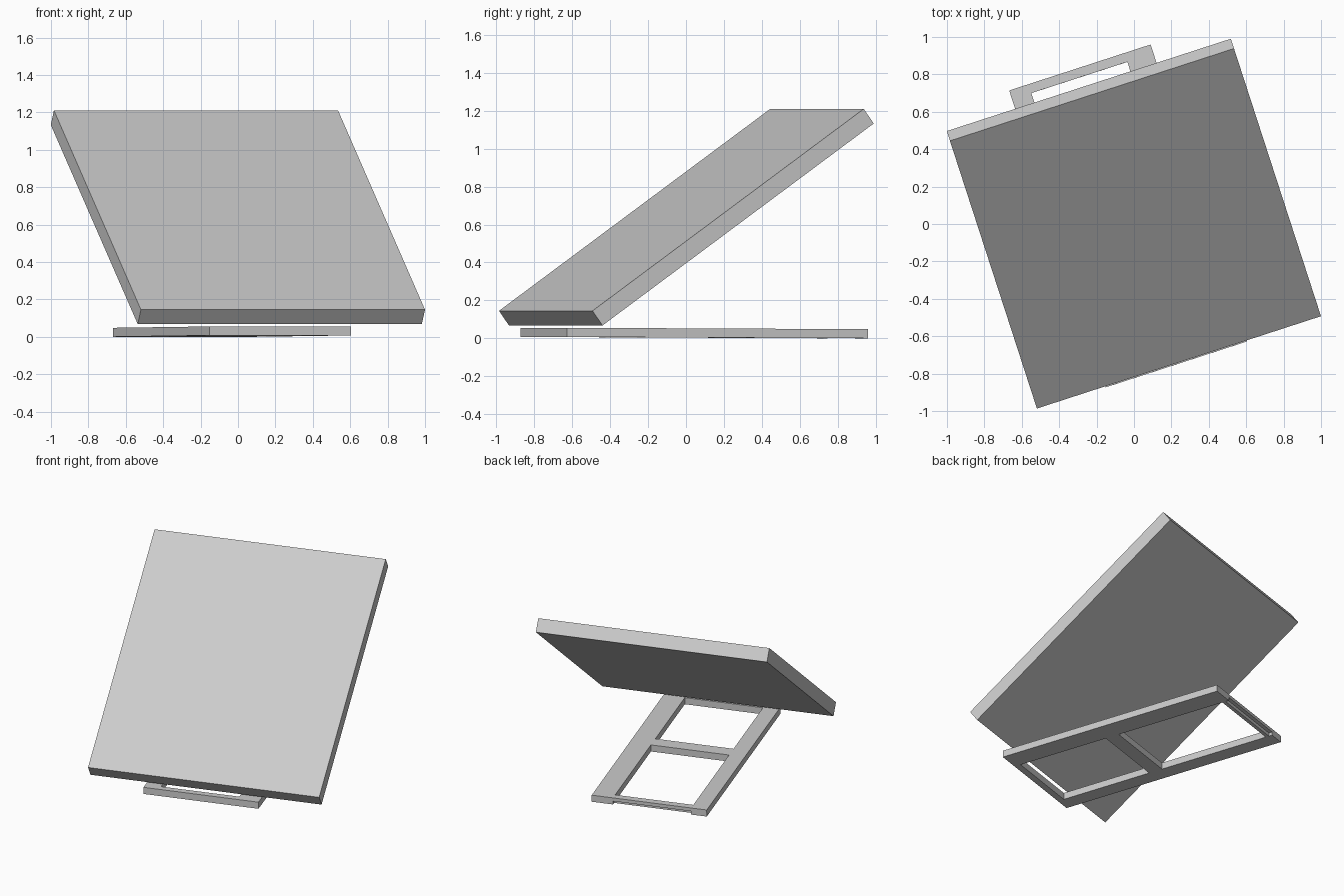
import bpy, bmesh
from math import radians
from mathutils import Matrix, Vector

if "Cube" in bpy.data.objects:
    bpy.data.objects.remove(bpy.data.objects["Cube"])

TURN = Matrix.Rotation(radians(18), 4, 'Z')


def box(name, size, matrix):
    """Box of the given size, placed with a matrix baked into the mesh."""
    bm = bmesh.new()
    bmesh.ops.create_cube(bm, size=1)
    bmesh.ops.scale(bm, vec=Vector(size), verts=bm.verts)
    bm.transform(matrix)
    mesh = bpy.data.meshes.new(name)
    bm.to_mesh(mesh)
    bm.free()
    obj = bpy.data.objects.new(name, mesh)
    bpy.context.collection.objects.link(obj)
    return obj


def span_box(name, u, v, z, base):
    """Box from min/max spans along the stand's own axes."""
    spans = (u, v, z)
    centre = Vector([(a + b) / 2 for a, b in spans])
    return box(name, [b - a for a, b in spans], base @ Matrix.Translation(centre))


# Tilted panel
box("panel", (1.597, 1.844, 0.095),
    TURN @ Matrix.Translation((0, 0.002, 0.639)) @ Matrix.Rotation(radians(35.3), 4, 'X'))

# Floor frame, tipped very slightly upward at the front
BASE = TURN @ Matrix.Translation((0, 0.885, 0)) @ Matrix.Rotation(radians(-0.25), 4, 'X') \
    @ Matrix.Translation((0, -0.885, 0))
frame = span_box("floor_frame", (-0.414, 0.381), (-0.784, 0.885), (0, 0.048), BASE)

# Two openings leave the rails and cross bars; a shallow step cuts the back bar
cutters = [
    ("front_opening", (-0.306, 0.234), (-0.738, -0.073), (-0.1, 0.1)),
    ("back_opening", (-0.306, 0.234), (0.027, 0.835), (-0.1, 0.1)),
    ("back_step", (-0.306, 0.234), (0.86, 0.95), (-0.1, 0.024)),
]
for name, u, v, z in cutters:
    cutter = span_box(name + "_cutter", u, v, z, BASE)
    cutter.hide_render = True
    cutter.hide_set(True)
    cut = frame.modifiers.new(name, 'BOOLEAN')
    cut.operation = 'DIFFERENCE'
    cut.solver = 'EXACT'
    cut.object = cutter
